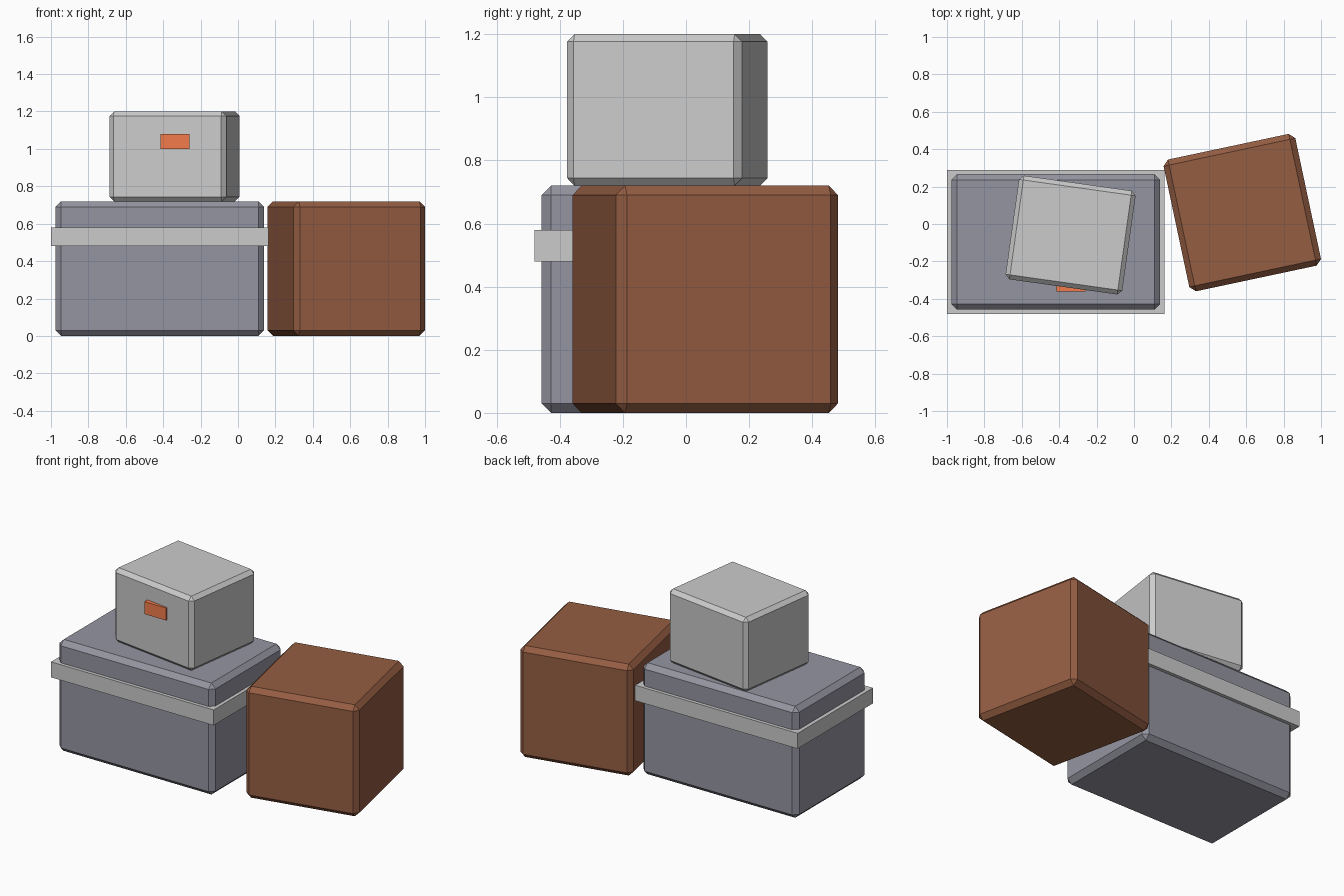
import bpy
from math import radians

if "Cube" in bpy.data.objects:
    bpy.data.objects.remove(bpy.data.objects["Cube"])


def material(name, rgb):
    m = bpy.data.materials.new(name)
    m.diffuse_color = (*rgb, 1)
    m.use_nodes = True
    m.node_tree.nodes["Principled BSDF"].inputs["Base Color"].default_value = m.diffuse_color
    return m


def box(name, center, size, turn=0, bevel=0, mat=None):
    bpy.ops.mesh.primitive_cube_add(size=1, location=center, rotation=(0, 0, radians(turn)))
    ob = bpy.context.object
    ob.name = name
    ob.scale = size
    bpy.ops.object.transform_apply(location=False, rotation=False, scale=True)
    if bevel:
        mod = ob.modifiers.new("chamfer", 'BEVEL')
        mod.width = bevel
        mod.segments = 1
    if mat:
        ob.data.materials.append(mat)
    return ob


slate = material("slate", (0.30, 0.30, 0.36))
brown = material("brown", (0.30, 0.11, 0.055))
orange = material("orange", (0.90, 0.20, 0.07))

# large crate with a strap around it
box("large_crate", (-0.418, -0.096, 0.36), (1.115, 0.724, 0.72), 0, 0.03, slate)
box("crate_strap", (-0.419, -0.096, 0.53), (1.162, 0.768, 0.10))

# brown cube crate standing beside it
box("brown_crate", (0.579, 0.061, 0.36), (0.72, 0.72, 0.72), 12, 0.03, brown)

# small crate on top, with its label plate
box("small_crate", (-0.339, -0.059, 0.96), (0.63, 0.56, 0.48), -8, 0.024)
box("label_plate", (-0.338, -0.344, 1.04), (0.155, 0.036, 0.08), 0, 0, orange)
